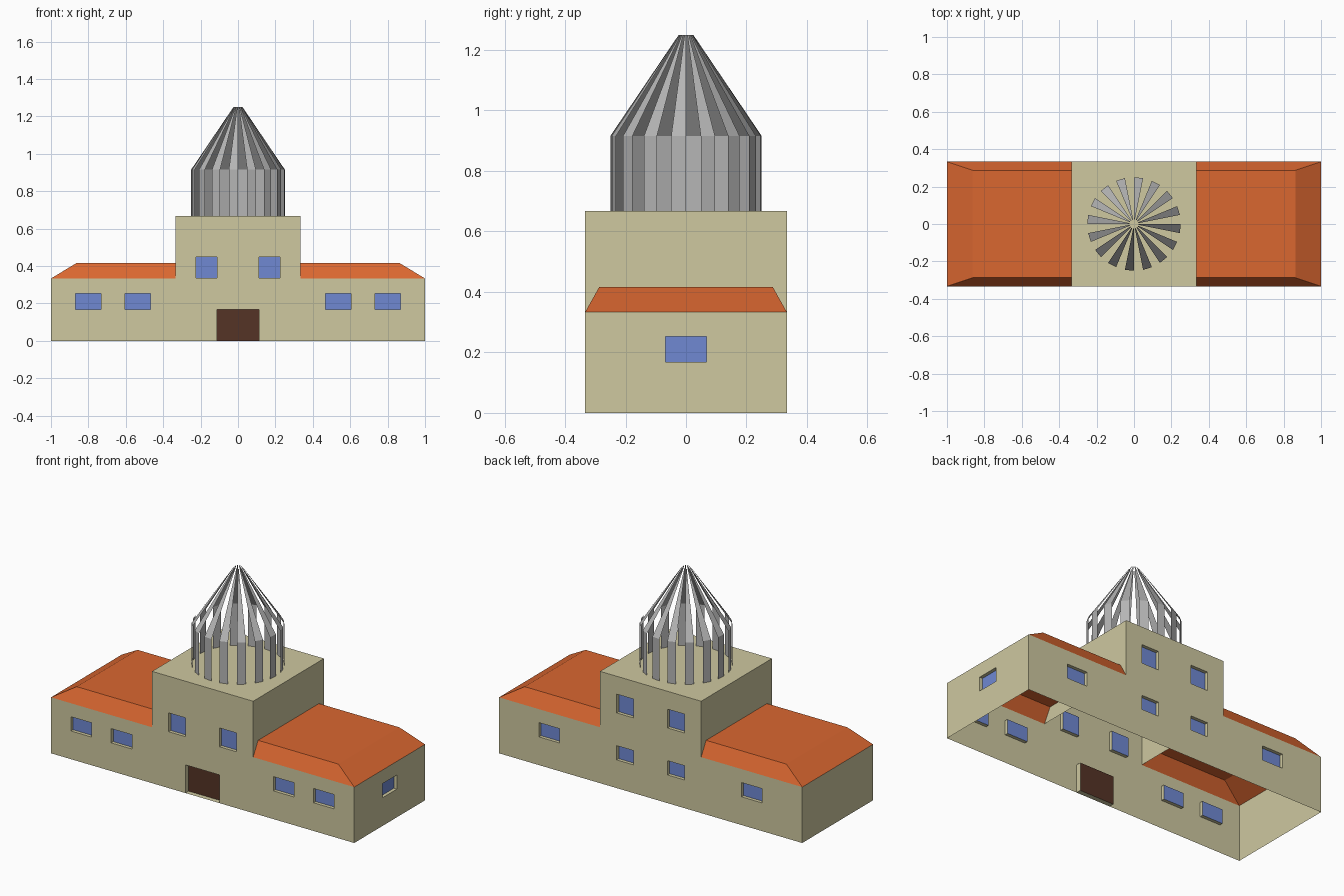
import bpy, bmesh, math
from mathutils import Matrix, Vector

cube = bpy.data.objects.get("Cube")
if cube:
    bpy.data.objects.remove(cube, do_unlink=True)


def material(name, rgb):
    m = bpy.data.materials.new(name)
    m.use_nodes = True
    m.diffuse_color = (*rgb, 1)
    m.node_tree.nodes["Principled BSDF"].inputs["Base Color"].default_value = (*rgb, 1)
    return m


PLASTER = material("cream plaster", (0.62, 0.58, 0.35))
GLASS = material("blue glass", (0.16, 0.25, 0.65))
WOOD = material("dark brown wood", (0.09, 0.033, 0.019))
TILE = material("orange roof tile", (0.70, 0.135, 0.03))
METAL = material("grey metal", (0.46, 0.46, 0.46))

DEPTH = 1 / 3       # half depth of the house, half width of the tower
EAVE = 1 / 3
TOWER_TOP = 2 / 3


def finish(name, bm, materials):
    bmesh.ops.remove_doubles(bm, verts=bm.verts, dist=0.0001)
    mesh = bpy.data.meshes.new(name)
    bm.to_mesh(mesh)
    bm.free()
    for m in materials:
        mesh.materials.append(m)
    ob = bpy.data.objects.new(name, mesh)
    bpy.context.collection.objects.link(ob)
    return ob


def quad(bm, points, slot=0):
    face = bm.faces.new([bm.verts.new(p) for p in points])
    face.material_index = slot


def inside(u, z, rect):
    return rect[0] < u < rect[1] and rect[2] < z < rect[3]


def wall(name, blocks, openings, distance, turn):
    """Thin wall made of blocks, with recessed openings (u0, u1, z0, z1, slot, recess)."""
    bm = bmesh.new()
    rects = blocks + openings
    us = sorted({u for r in rects for u in r[:2]})
    zs = sorted({z for r in rects for z in r[2:4]})
    for a, b in zip(us, us[1:]):
        for c, d in zip(zs, zs[1:]):
            u, z = (a + b) / 2, (c + d) / 2
            solid = any(inside(u, z, r) for r in blocks)
            if solid and not any(inside(u, z, r) for r in openings):
                quad(bm, [(a, -distance, c), (b, -distance, c),
                          (b, -distance, d), (a, -distance, d)])
    for a, b, c, d, slot, recess in openings:
        ring = [(a, c), (b, c), (b, d), (a, d)]
        outer = [(u, -distance, z) for u, z in ring]
        inner = [(u, -distance + recess, z) for u, z in ring]
        quad(bm, inner, slot)
        for i in range(4):
            j = (i + 1) % 4
            quad(bm, [outer[i], outer[j], inner[j], inner[i]])
    bm.transform(Matrix.Rotation(math.radians(turn), 4, 'Z'))
    return finish(name, bm, [PLASTER, GLASS, WOOD])


def window(centre, half, low, high):
    return (centre - half, centre + half, low, high, 1, 0.02)


# Long walls, each rising into the tower
long_wall = [(-1, 1, 0, EAVE), (-DEPTH, DEPTH, EAVE, TOWER_TOP)]
front_openings = [(-0.113, 0.113, 0, 0.168, 2, 0.03)]
back_openings = []
for side in (-1, 1):
    for x in (0.8, 0.535):
        front_openings.append(window(side * x, 0.068, 0.168, 0.253))
    front_openings.append(window(side * 0.168, 0.056, 0.336, 0.448))
    back_openings.append(window(side * 0.668, 0.068, 0.168, 0.253))
    back_openings.append(window(side * 0.168, 0.056, 0.168, 0.253))
    back_openings.append(window(side * 0.168, 0.056, 0.448, 0.56))
wall("front_wall", long_wall, front_openings, DEPTH, 0)
wall("back_wall", long_wall, back_openings, DEPTH, 180)

# End walls, only one of them with a window
end_wall = [(-DEPTH, DEPTH, 0, EAVE)]
wall("left_end_wall", end_wall, [window(0, 0.068, 0.168, 0.252)], 1, 90)
wall("right_end_wall", end_wall, [], 1, -90)

# Tower sides and flat top
tower_side = [(-DEPTH, DEPTH, EAVE, TOWER_TOP)]
wall("tower_left_side", tower_side, [], DEPTH, 90)
wall("tower_right_side", tower_side, [], DEPTH, -90)
bm = bmesh.new()
quad(bm, [(x * DEPTH, y * DEPTH, TOWER_TOP)
          for x, y in ((-1, -1), (1, -1), (1, 1), (-1, 1))])
finish("tower_top", bm, [PLASTER])


# Hipped roofs over the wings, open underneath and towards the tower
def wing_roof(name, turn):
    bm = bmesh.new()
    low = [(DEPTH, -DEPTH, EAVE), (1, -DEPTH, EAVE), (1, DEPTH, EAVE), (DEPTH, DEPTH, EAVE)]
    inset, top = 0.287, 0.416
    high = [(DEPTH, -inset, top), (0.863, -inset, top), (0.863, inset, top), (DEPTH, inset, top)]
    quad(bm, high)
    for i in range(3):
        quad(bm, [low[i], low[i + 1], high[i + 1], high[i]])
    bm.transform(Matrix.Rotation(math.radians(turn), 4, 'Z'))
    finish(name, bm, [TILE])


wing_roof("left_wing_roof", 0)
wing_roof("right_wing_roof", 180)

# Open cupola: every other side of a drum and cone
SIDES = 32
profile = [(0.25, TOWER_TOP), (0.25, 0.916), (0.024, 1.25)]
bm = bmesh.new()
for k in range(0, SIDES, 2):
    end = math.pi / 2 - k * math.tau / SIDES
    start = end - math.tau / SIDES
    for (r0, z0), (r1, z1) in zip(profile, profile[1:]):
        quad(bm, [Vector((r * math.cos(t), r * math.sin(t), z))
                  for r, t, z in ((r0, start, z0), (r0, end, z0), (r1, end, z1), (r1, start, z1))])
finish("cupola_ribs", bm, [METAL])
